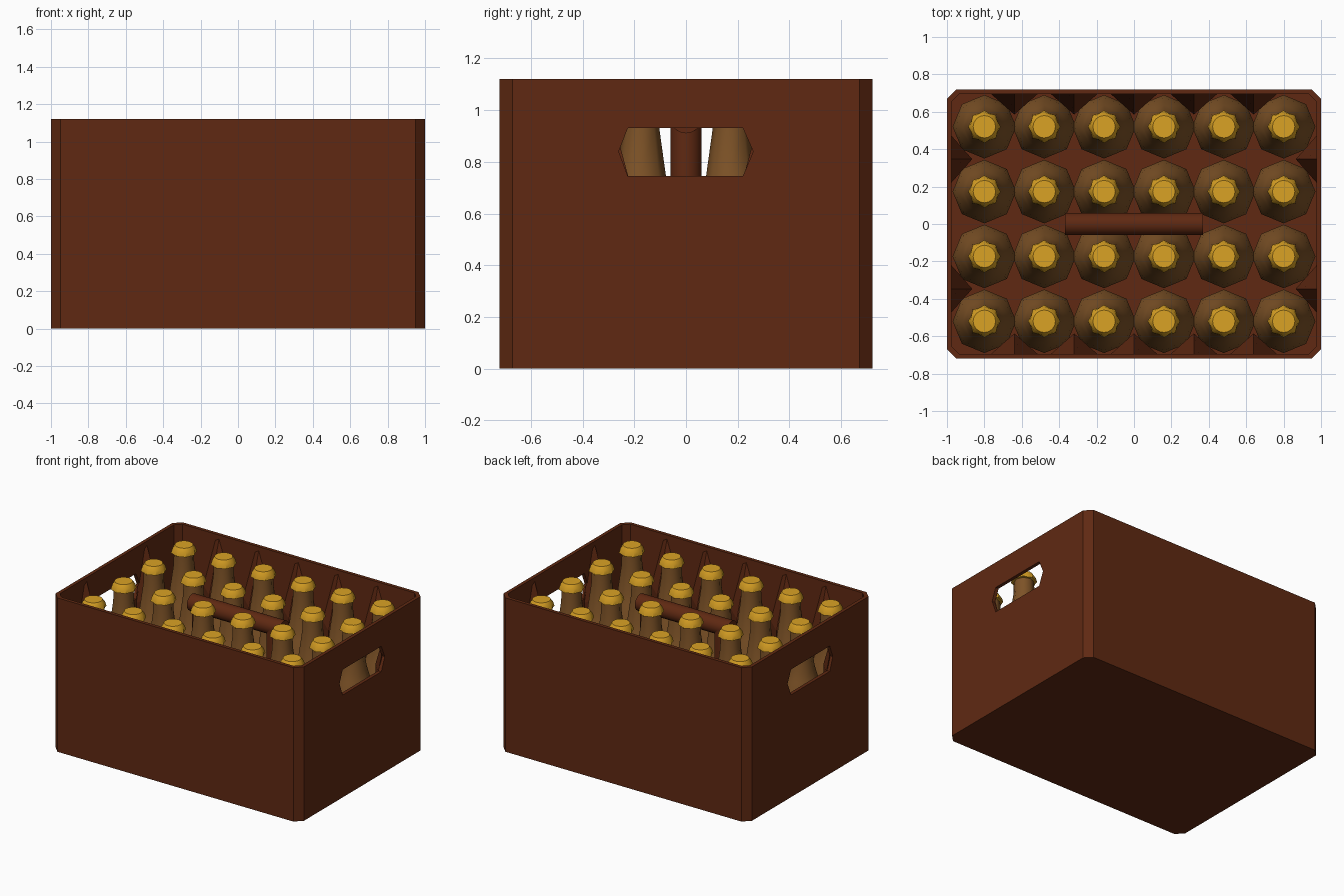
import bpy, bmesh, math

cube = bpy.data.objects.get("Cube")
if cube:
    bpy.data.objects.remove(cube, do_unlink=True)


def material(name, rgb):
    m = bpy.data.materials.new(name)
    m.use_nodes = True
    m.diffuse_color = (*rgb, 1)
    bsdf = next(n for n in m.node_tree.nodes if n.type == 'BSDF_PRINCIPLED')
    bsdf.inputs["Base Color"].default_value = (*rgb, 1)
    bsdf.inputs["Roughness"].default_value = 0.7
    return m


BROWN = material("crate brown", (0.115, 0.022, 0.006))
GLASS = material("bottle amber", (0.205, 0.085, 0.02))
GOLD = material("cap gold", (0.70, 0.36, 0.018))


def finish(name, bm, mat, smooth=None):
    bmesh.ops.recalc_face_normals(bm, faces=bm.faces)
    mesh = bpy.data.meshes.new(name)
    bm.to_mesh(mesh)
    bm.free()
    mesh.materials.append(mat)
    ob = bpy.data.objects.new(name, mesh)
    bpy.context.collection.objects.link(ob)
    if smooth:
        bpy.ops.object.select_all(action='DESELECT')
        ob.select_set(True)
        bpy.context.view_layer.objects.active = ob
        bpy.ops.object.shade_smooth_by_angle(angle=math.radians(smooth))
    return ob


def loft(bm, rings):
    """Skin a stack of equal-length rings and close both ends."""
    loops = [[bm.verts.new(p) for p in ring] for ring in rings]
    n = len(loops[0])
    for a, b in zip(loops, loops[1:]):
        for i in range(n):
            j = (i + 1) % n
            bm.faces.new((a[i], a[j], b[j], b[i]))
    bm.faces.new(loops[0])
    bm.faces.new(loops[-1])


def ring(r, z, n, wave=0.0):
    return [((r + wave * (-1) ** i) * math.cos(math.tau * i / n),
             (r + wave * (-1) ** i) * math.sin(math.tau * i / n), z)
            for i in range(n)]


def chamfered(hx, hy, c, z):
    quarter = [(hx, hy - c), (hx - c, hy)]
    pts = quarter + [(-x, y) for x, y in reversed(quarter)]
    pts += [(-x, -y) for x, y in pts]
    return [(x, y, z) for x, y in pts]


def cut(target, cutter):
    cutter.hide_render = True
    mod = target.modifiers.new("cut", 'BOOLEAN')
    mod.operation = 'DIFFERENCE'
    mod.solver = 'EXACT'
    mod.object = cutter
    bpy.ops.object.select_all(action='DESELECT')
    target.select_set(True)
    bpy.context.view_layer.objects.active = target
    bpy.ops.object.modifier_apply(modifier=mod.name)
    bpy.data.objects.remove(cutter, do_unlink=True)


# Crate shell: chamfered tub with a thin rim
HX, HY, H, T = 1.0, 0.72, 1.12, 0.025
bm = bmesh.new()
loft(bm, [chamfered(HX, HY, 0.05, 0), chamfered(HX, HY, 0.05, H),
          chamfered(HX - T, HY - T, 0.04, H), chamfered(HX - T, HY - T, 0.04, 0.03)])
crate = finish("crate", bm, BROWN)

# Hexagonal grip holes through both end walls
grip = [(-0.26, 0.84), (-0.225, 0.745), (0.22, 0.745),
        (0.26, 0.84), (0.22, 0.93), (-0.225, 0.93)]
for side in (-1, 1):
    bm = bmesh.new()
    loft(bm, [[(x * side, y, z) for y, z in grip] for x in (0.9, 1.1)])
    cut(crate, finish("grip_cutter", bm, BROWN))

# Bottle layout
COLS = [-0.8 + 0.32 * i for i in range(6)]
ROWS = [-0.52 + 0.3467 * i for i in range(4)]


# Tapered ribs on the inner walls, between the bottles
def rib(name, x, y, nx, ny):
    """A wedge on the wall at (x, y) pointing along (nx, ny)."""
    bm = bmesh.new()
    base = [(-0.13, -0.005), (0.13, -0.005), (0, 0.11)]
    tip = [(-0.03, -0.005), (0.03, -0.005), (0, 0.0)]
    loft(bm, [[(x - ny * s + nx * d, y + nx * s + ny * d, z) for s, d in tri]
              for tri, z in ((base, 0.02), (base, 0.72), (tip, 1.09))])
    finish(name, bm, BROWN)


for a, b in zip(COLS, COLS[1:]):
    for s in (-1, 1):
        rib("long_wall_rib", (a + b) / 2, s * (HY - T), 0, -s)
for a, b in zip(ROWS, ROWS[1:]):
    if abs(a + b) > 0.1:
        for s in (-1, 1):
            rib("end_wall_rib", s * (HX - T), (a + b) / 2, -s, 0)

# Central carrying handle: a bar on two posts
bm = bmesh.new()
loft(bm, [[(x, px, 0.97 + py) for px, py, _ in ring(0.06, 0, 16)]
          for x in (-0.37, 0.37)])
finish("handle_bar", bm, BROWN, 40)
for s in (-1, 1):
    bm = bmesh.new()
    loft(bm, [[(s * 0.3 + px, py, z) for px, py, z in ring(0.06, h, 16)]
              for h in (0.02, 0.97)])
    finish("handle_post", bm, BROWN, 40)

# Bottle and crown cap, shared by every place in the crate
profile = [(0.165, 0.032), (0.17, 0.06), (0.17, 0.48), (0.155, 0.57),
           (0.115, 0.68), (0.095, 0.75), (0.07, 0.93), (0.066, 1.04)]
bm = bmesh.new()
loft(bm, [ring(r, z, 8) for r, z in profile])
bottle = finish("bottle", bm, GLASS, 60)

bm = bmesh.new()
loft(bm, [ring(0.082, 1.02, 16, 0.005), ring(0.076, 1.05, 16, 0.002),
          ring(0.06, 1.075, 16)])
cap = finish("bottle_cap", bm, GOLD, 40)

for i, x in enumerate(COLS):
    for j, y in enumerate(ROWS):
        for part in (bottle, cap):
            ob = part
            if i or j:
                ob = part.copy()
                bpy.context.collection.objects.link(ob)
            ob.location = (x, y, 0)
